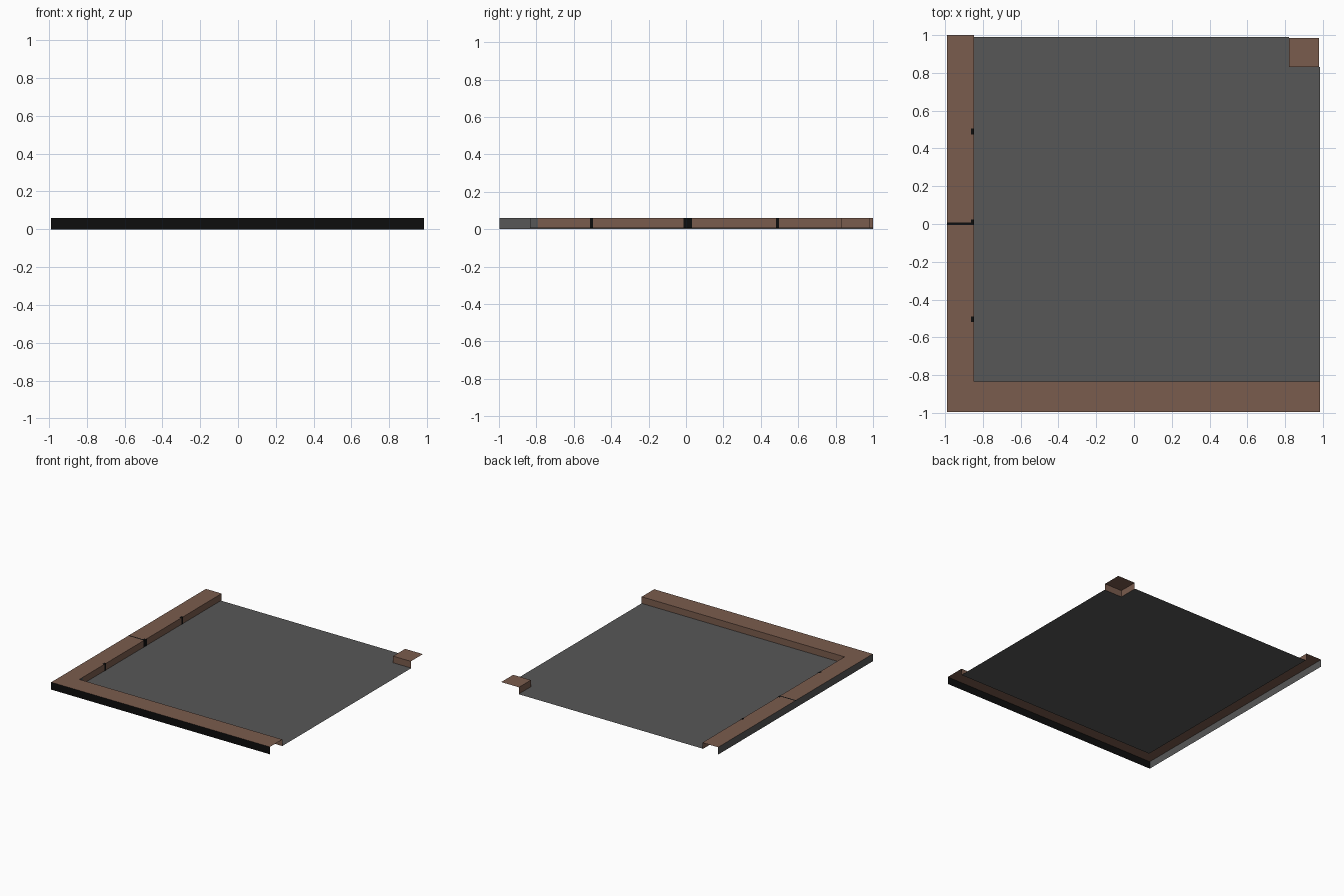
import bpy

if "Cube" in bpy.data.objects:
    bpy.data.objects.remove(bpy.data.objects["Cube"])


def material(name, rgb):
    m = bpy.data.materials.new(name)
    m.diffuse_color = (*rgb, 1.0)
    m.use_nodes = True
    m.node_tree.nodes["Principled BSDF"].inputs["Base Color"].default_value = m.diffuse_color
    return m


BROWN = material("brown trim", (0.195, 0.107, 0.075))
GREY = material("slate grey", (0.095, 0.095, 0.095))
BLACK = material("black", (0.004, 0.004, 0.004))

Z0, ZF, ZT = 0.0, 0.006, 0.06        # ground, tray floor, rim top
L, LI, RI, R = -0.99, -0.848, 0.82, 0.985
F, FI, BI, B = -0.996, -0.835, 0.83, 0.985
BL = 1.0                             # back end of the left rim


def sheet(name, mat, quads):
    """Open sheet-metal part made from a few quads."""
    verts, faces = [], []
    for q in quads:
        faces.append(tuple(range(len(verts), len(verts) + 4)))
        verts += q
    me = bpy.data.meshes.new(name)
    me.from_pydata(verts, [], faces)
    me.materials.append(mat)
    ob = bpy.data.objects.new(name, me)
    bpy.context.collection.objects.link(ob)
    return ob


def flat(x0, x1, y0, y1, z):
    return [(x0, y0, z), (x1, y0, z), (x1, y1, z), (x0, y1, z)]


def wall_x(x, y0, y1, z0=ZF, z1=ZT):
    # faces +x when y0 < y1
    return [(x, y0, z0), (x, y1, z0), (x, y1, z1), (x, y0, z1)]


def wall_y(y, x0, x1, z0=ZF, z1=ZT):
    # faces -y when x0 < x1
    return [(x0, y, z0), (x1, y, z0), (x1, y, z1), (x0, y, z1)]


# Tray floor and the side strip in the right opening
sheet("tray_floor", GREY, [flat(LI, RI, FI, B + 0.005, ZF)])
sheet("right_floor_strip", GREY, [flat(RI, R, FI, BI, ZF)])

# Rim tops with their inner walls, open underneath and at the ends
sheet("left_rim", BROWN, [flat(L, LI, FI, BL, ZT), wall_x(LI, FI + 0.045, BL)])
sheet("front_rim", BROWN, [flat(L, R, F, FI, ZT), wall_y(FI, R, LI)])
sheet("corner_block", BROWN, [flat(RI, R - 0.005, BI, B, ZT),
                              wall_y(BI, RI, R - 0.005),
                              wall_x(RI, B, BI)])

# Outer walls and the grey end of the left inner wall
sheet("left_outer_wall", GREY, [wall_x(L, BL, F, Z0)])
sheet("front_outer_wall", BLACK, [wall_y(F, L, R, Z0)])
sheet("left_inner_wall_end", GREY, [wall_x(LI, FI, FI + 0.045)])

# Dark seams on the left rim
for i, (y, w) in enumerate([(-0.505, 0.018), (0.01, 0.045), (0.49, 0.016)]):
    sheet(f"inner_seam_{i}", BLACK, [wall_x(LI + 0.002, y - w / 2, y + w / 2)])
    sheet(f"top_chip_{i}", BLACK, [flat(LI - 0.015, LI + 0.002, y - 0.015, y + 0.015, ZT + 0.001)])
sheet("top_seam", BLACK, [flat(L, LI, -0.004, 0.008, ZT + 0.001)])
